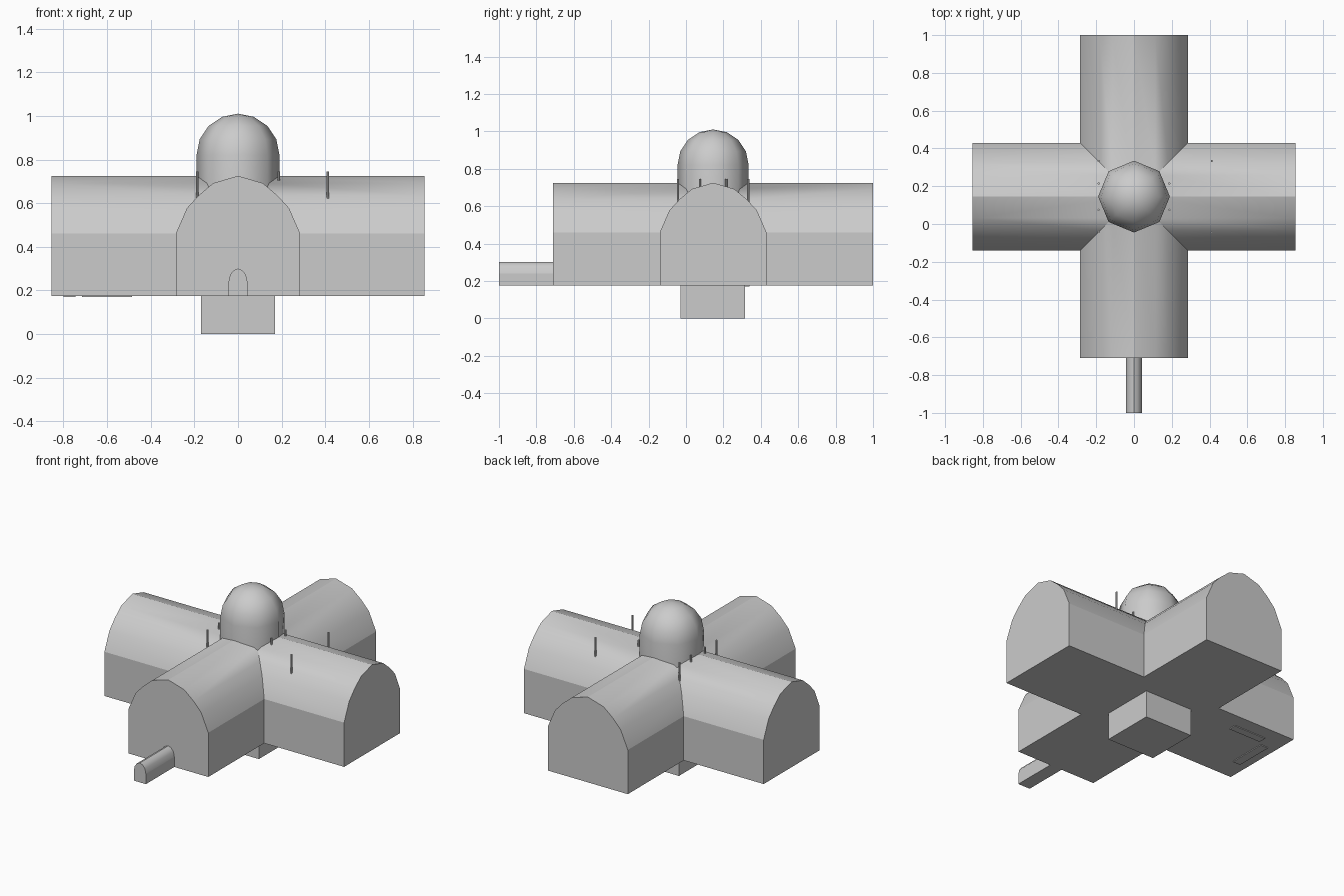
import bpy, bmesh, math
from mathutils import Matrix, Vector

if "Cube" in bpy.data.objects:
    bpy.data.objects.remove(bpy.data.objects["Cube"])

GREY = 0.6
stone = bpy.data.materials.new("grey stone")
stone.use_nodes = True
stone.diffuse_color = (GREY, GREY, GREY, 1)
stone.node_tree.nodes["Principled BSDF"].inputs["Base Color"].default_value = (GREY, GREY, GREY, 1)

CY = 0.145      # y of the crossing
FLOOR = 0.175   # underside of the halls


def finish(bm, name):
    bmesh.ops.recalc_face_normals(bm, faces=bm.faces)
    mesh = bpy.data.meshes.new(name)
    bm.to_mesh(mesh)
    bm.free()
    mesh.materials.append(stone)
    obj = bpy.data.objects.new(name, mesh)
    bpy.context.collection.objects.link(obj)
    return obj


def vault(name, half, start, end, along_x=False):
    """Extrude a symmetric arched section (right half given, ridge last)."""
    section = half + [(-x, z) for x, z in reversed(half[:-1])]
    bm = bmesh.new()
    face = bm.faces.new([bm.verts.new((x, start, z)) for x, z in section])
    ext = bmesh.ops.extrude_face_region(bm, geom=[face])
    verts = [g for g in ext["geom"] if isinstance(g, bmesh.types.BMVert)]
    bmesh.ops.translate(bm, verts=verts, vec=(0, end - start, 0))
    if along_x:
        turn = Matrix.Translation((0, CY, 0)) @ Matrix.Rotation(math.pi / 2, 4, "Z")
        bmesh.ops.transform(bm, matrix=turn, verts=bm.verts)
    return finish(bm, name)


def box(name, x0, x1, y0, y1, z0, z1):
    bm = bmesh.new()
    bmesh.ops.create_cube(bm, size=1)
    bmesh.ops.scale(bm, verts=bm.verts, vec=(x1 - x0, y1 - y0, z1 - z0))
    mid = Vector((x0 + x1, y0 + y1, z0 + z1)) / 2
    bmesh.ops.translate(bm, verts=bm.verts, vec=mid)
    return finish(bm, name)


def smooth_roof(obj, degrees):
    """Smooth the curved roof but keep the upright walls flat."""
    bpy.ops.object.select_all(action="DESELECT")
    obj.select_set(True)
    bpy.context.view_layer.objects.active = obj
    bpy.ops.object.shade_smooth_by_angle(angle=math.radians(degrees))
    for poly in obj.data.polygons:
        if poly.normal.z < 0.1:
            poly.use_smooth = False


# Two crossing vaulted halls joined into one body
hall = [(0.285, FLOOR), (0.285, 0.46), (0.234, 0.577), (0.18, 0.636),
        (0.113, 0.692), (0, 0.725)]
halls = vault("crossed_halls", hall, -0.71, 1.0)
cross = vault("cross_hall", hall, -0.855, 0.855, along_x=True)
join = halls.modifiers.new("join", "BOOLEAN")
join.operation = "UNION"
join.solver = "EXACT"
join.object = cross
bpy.context.view_layer.objects.active = halls
halls.select_set(True)
bpy.ops.object.modifier_apply(modifier="join")
bpy.data.objects.remove(cross)
smooth_roof(halls, 32)

# Entrance tunnel
tunnel = [(0.043, FLOOR), (0.043, 0.24), (0.036, 0.272), (0.02, 0.292), (0, 0.3)]
smooth_roof(vault("entrance_tunnel", tunnel, -1.0, -0.705), 40)

# Eight-sided dome on a drum
R, SPRING = 0.19, 0.82
profile = [(R, 0, 0.5)]
for i in range(5):
    a = math.pi / 8 * i
    profile.append((R * math.cos(a), 0, SPRING + R * math.sin(a)))
bm = bmesh.new()
verts = [bm.verts.new(p) for p in profile]
edges = [bm.edges.new(pair) for pair in zip(verts, verts[1:])]
bmesh.ops.spin(bm, geom=verts + edges, cent=(0, 0, 0), axis=(0, 0, 1),
               angle=math.tau, steps=8)
bmesh.ops.remove_doubles(bm, verts=bm.verts, dist=0.0005)
bmesh.ops.translate(bm, verts=bm.verts, vec=(0, CY, 0))
dome = finish(bm, "dome")
for poly in dome.data.polygons:
    poly.use_smooth = True

# Plinth below the crossing
box("plinth", -0.17, 0.17, CY - 0.175, CY + 0.17, 0, FLOOR)

# Thin posts standing on the roof, mirrored front to back
for x, offset in ((0.187, 0.07), (-0.187, 0.07), (-0.187, 0.188), (0.412, 0.188)):
    for side in (-1, 1):
        bm = bmesh.new()
        bmesh.ops.create_cone(bm, cap_ends=True, segments=8, radius1=0.006,
                              radius2=0.006, depth=0.122)
        bmesh.ops.translate(bm, verts=bm.verts, vec=(x, CY + side * offset, 0.683))
        finish(bm, "roof_post")

# Flat plates under the right wing
box("floor_plate_long", -0.715, -0.485, 0.29, 0.34, FLOOR - 0.005, FLOOR)
box("floor_plate_cross", -0.8, -0.745, 0.01, 0.265, FLOOR - 0.005, FLOOR)
